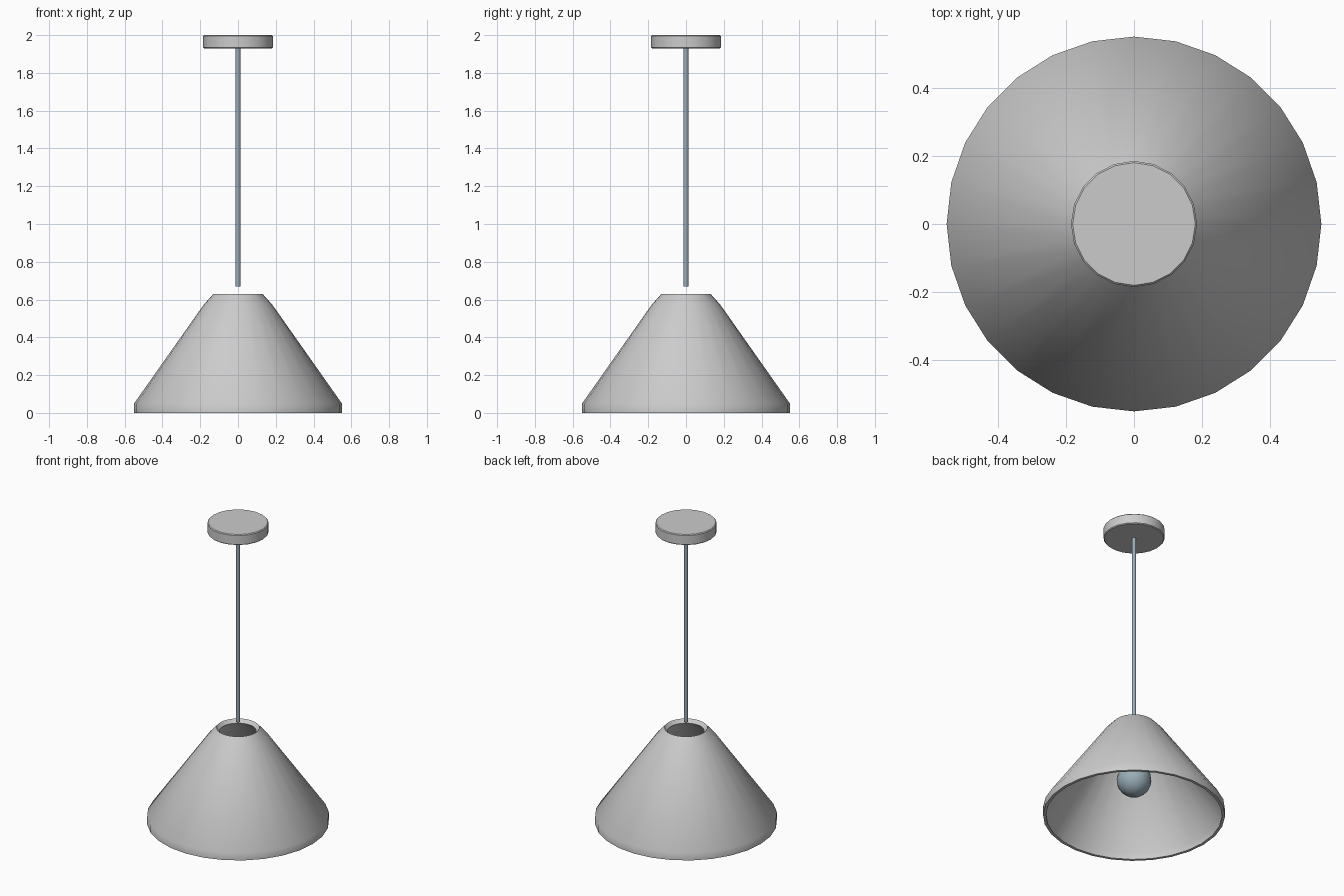
import bpy, math

if "Cube" in bpy.data.objects:
    bpy.data.objects.remove(bpy.data.objects["Cube"])


def lathe(name, profile, sides, closed=False, mat=None, angle=35):
    """Spin (radius, z) points around the z axis; zero-radius points become poles."""
    verts, rings, faces = [], [], []
    for r, z in profile:
        n = 1 if r == 0 else sides
        rings.append([len(verts) + i for i in range(n)])
        verts += [(r * math.cos(2 * math.pi * i / sides),
                   r * math.sin(2 * math.pi * i / sides), z) for i in range(n)]
    pairs = list(zip(rings, rings[1:]))
    if closed:
        pairs.append((rings[-1], rings[0]))
    for a, b in pairs:
        for i in range(sides):
            j = (i + 1) % sides
            quad = [a[i % len(a)], a[j % len(a)], b[j % len(b)], b[i % len(b)]]
            faces.append(list(dict.fromkeys(quad)))
    mesh = bpy.data.meshes.new(name)
    mesh.from_pydata(verts, [], faces)
    ob = bpy.data.objects.new(name, mesh)
    bpy.context.collection.objects.link(ob)
    if mat:
        mesh.materials.append(mat)
    bpy.ops.object.select_all(action='DESELECT')
    ob.select_set(True)
    bpy.context.view_layer.objects.active = ob
    bpy.ops.object.shade_smooth_by_angle(angle=math.radians(angle))
    return ob


blue_grey = bpy.data.materials.new("blue_grey")
blue_grey.diffuse_color = (0.32, 0.42, 0.48, 1)
blue_grey.use_nodes = True
blue_grey.node_tree.nodes["Principled BSDF"].inputs["Base Color"].default_value = blue_grey.diffuse_color

# Conical shade: outer wall, top lip, inner wall, bottom lip
lathe("shade", [(0.55, 0), (0.55, 0.05), (0.18, 0.575), (0.13, 0.63),
                (0.11, 0.608), (0.163, 0.558), (0.53, 0.045), (0.532, 0)],
      28, closed=True, angle=50)

# Ceiling canopy with a fine bevel
lathe("canopy", [(0, 1.93), (0.18, 1.93), (0.185, 1.935),
                 (0.185, 1.995), (0.18, 2.0), (0, 2.0)], 20)

# Hanging cord
lathe("cord", [(0, 0.67), (0.013, 0.67), (0.013, 1.93), (0, 1.93)], 12, mat=blue_grey)

# Bulb: round globe narrowing into a neck
R, CZ = 0.105, 0.245
globe = [(R * math.sin(math.radians(a)), CZ - R * math.cos(math.radians(a)))
         for a in range(15, 151, 15)]
lathe("bulb", [(0, CZ - R)] + globe + [(0.048, 0.44), (0, 0.44)], 20, mat=blue_grey)
